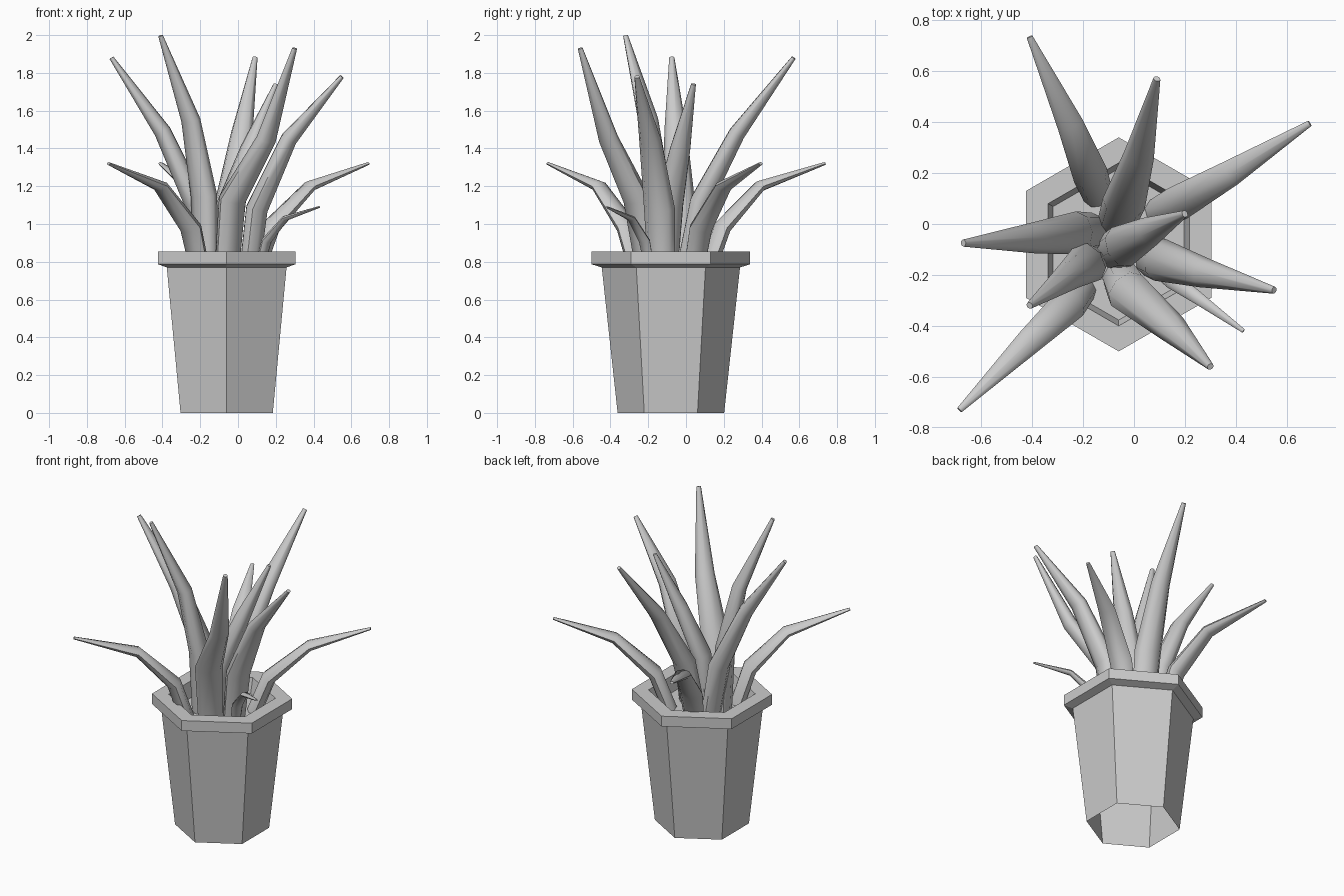
import bpy, bmesh
from math import cos, sin, pi
from mathutils import Vector

cube = bpy.data.objects.get("Cube")
if cube:
    bpy.data.objects.remove(cube)

grey = bpy.data.materials.new("plain_grey")
grey.use_nodes = True
grey.diffuse_color = (0.6, 0.6, 0.6, 1)
grey.node_tree.nodes["Principled BSDF"].inputs["Base Color"].default_value = (0.6, 0.6, 0.6, 1)


def skin(name, rings, cap_start=False, cap_end=False, smooth=False):
    """Join rings of points into a tube, with optional end faces."""
    bm = bmesh.new()
    loops = [[bm.verts.new(p) for p in ring] for ring in rings]
    n = len(loops[0])
    for a, b in zip(loops, loops[1:]):
        for i in range(n):
            j = (i + 1) % n
            bm.faces.new((a[i], a[j], b[j], b[i]))
    if cap_start:
        bm.faces.new(loops[0][::-1])
    if cap_end:
        bm.faces.new(loops[-1])
    mesh = bpy.data.meshes.new(name)
    bm.to_mesh(mesh)
    bm.free()
    mesh.materials.append(grey)
    obj = bpy.data.objects.new(name, mesh)
    bpy.context.collection.objects.link(obj)
    if smooth:
        bpy.ops.object.select_all(action="DESELECT")
        obj.select_set(True)
        bpy.context.view_layer.objects.active = obj
        bpy.ops.object.shade_smooth_by_angle(angle=pi / 3)
    return obj


def hexagon(radius, z):
    angles = [pi / 2 + k * pi / 3 for k in range(6)]
    return [Vector((-0.06 + radius * cos(a), -0.08 + radius * sin(a), z)) for a in angles]


# Six-sided pot, open underneath, with a rim
pot_profile = [(0.282, 0), (0.366, 0.77), (0.42, 0.787), (0.42, 0.855), (0.32, 0.855), (0.297, 0.76)]
skin("pot", [hexagon(r, z) for r, z in pot_profile])

# Soil surface
soil = bpy.data.meshes.new("soil")
soil.from_pydata(hexagon(0.297, 0.76), [], [tuple(range(6))])
soil.materials.append(grey)
bpy.context.collection.objects.link(bpy.data.objects.new("soil", soil))


def leaf(name, points, widths, depths, sides=8):
    """Bent tapering leaf, wide across and thinner along its lean."""
    pts = [Vector(p) for p in points]
    lean = pts[-1] - pts[0]
    across = Vector((-lean.y, lean.x, 0)).normalized()
    rings = []
    for i, p in enumerate(pts):
        before = (p - pts[max(i - 1, 0)]).normalized()
        after = (pts[min(i + 1, len(pts) - 1)] - p).normalized()
        along = (before + after).normalized()
        thick = along.cross(across).normalized()
        rings.append([p + across * widths[i] * cos(2 * pi * k / sides)
                      + thick * depths[i] * sin(2 * pi * k / sides) for k in range(sides)])
    skin(name, rings, True, True, True)


# Widths and depths at base, lower bend, upper bend and tip
TALL = ((0.075, 0.085, 0.06, 0.014), (0.055, 0.06, 0.045, 0.012))
ARCHED = ((0.06, 0.07, 0.052, 0.012), (0.045, 0.045, 0.03, 0.008))
SMALL = ((0.03, 0.035, 0.025, 0.008), (0.022, 0.022, 0.015, 0.005))

# Tall leaves
leaf("tall_leaf_back", [(-0.07, 0, 0.75), (-0.04, 0.08, 1.12), (0.02, 0.27, 1.48), (0.09, 0.57, 1.88)], *TALL)
leaf("tall_leaf_centre", [(-0.09, -0.11, 0.75), (-0.05, -0.09, 1.1), (0.06, -0.03, 1.4), (0.2, 0.04, 1.74)], *TALL)
leaf("tall_leaf_left", [(0.06, -0.13, 0.75), (0.1, -0.14, 1.08), (0.27, -0.19, 1.45), (0.55, -0.26, 1.78)], *TALL)
leaf("tall_leaf_front", [(-0.06, -0.2, 0.75), (-0.03, -0.26, 1.13), (0.15, -0.41, 1.45), (0.3, -0.56, 1.93)], *TALL)
leaf("tall_leaf_front_right", [(-0.17, -0.14, 0.75), (-0.18, -0.15, 1.15), (-0.25, -0.2, 1.55), (-0.41, -0.32, 1.997)], *TALL)
leaf("tall_leaf_right", [(-0.16, -0.03, 0.75), (-0.22, -0.035, 1.1), (-0.4, -0.055, 1.49), (-0.67, -0.075, 1.88)], *TALL)

# Arched leaves
leaf("arched_leaf_back", [(-0.14, 0.11, 0.75), (-0.17, 0.19, 0.98), (-0.25, 0.39, 1.2), (-0.41, 0.735, 1.32)], *ARCHED)
leaf("arched_leaf_left", [(0.09, 0.04, 0.75), (0.17, 0.08, 0.98), (0.38, 0.2, 1.2), (0.69, 0.395, 1.32)], *ARCHED)
leaf("arched_leaf_right", [(-0.2, -0.25, 0.75), (-0.25, -0.31, 0.98), (-0.41, -0.46, 1.2), (-0.685, -0.73, 1.32)], *ARCHED)

# Small sprouting leaf
leaf("small_leaf", [(0.11, -0.19, 0.75), (0.15, -0.22, 0.91), (0.25, -0.29, 1.03), (0.43, -0.42, 1.09)], *SMALL)
